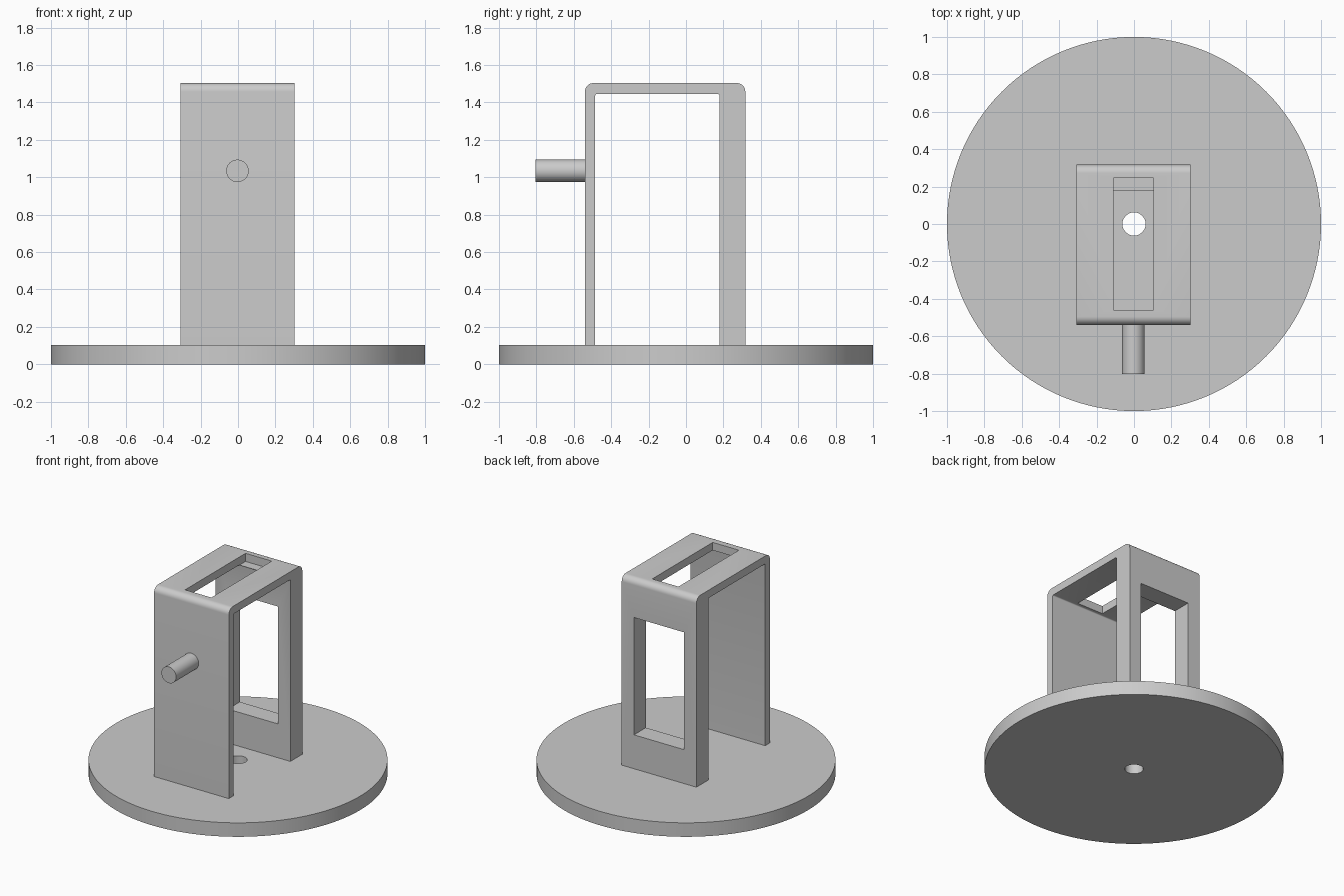
import bpy
import bmesh
from math import sin, cos, pi, radians
from mathutils import Matrix, Vector

cube = bpy.data.objects.get("Cube")
if cube:
    bpy.data.objects.remove(cube, do_unlink=True)

# One plain grey for the whole model
GREY = (0.6, 0.6, 0.6, 1.0)
grey = bpy.data.materials.new("plain grey")
grey.use_nodes = True
grey.diffuse_color = GREY
grey.node_tree.nodes["Principled BSDF"].inputs["Base Color"].default_value = GREY


def make_object(name, bm):
    bmesh.ops.recalc_face_normals(bm, faces=bm.faces)
    mesh = bpy.data.meshes.new(name)
    bm.to_mesh(mesh)
    bm.free()
    mesh.materials.append(grey)
    obj = bpy.data.objects.new(name, mesh)
    bpy.context.collection.objects.link(obj)
    return obj


def cylinder(name, radius, depth, centre, segments, tilt=0.0):
    bm = bmesh.new()
    matrix = Matrix.Translation(centre) @ Matrix.Rotation(tilt, 4, "X")
    bmesh.ops.create_cone(bm, cap_ends=True, segments=segments, radius1=radius,
                          radius2=radius, depth=depth, matrix=matrix)
    return make_object(name, bm)


def box(name, low, high):
    low, high = Vector(low), Vector(high)
    bm = bmesh.new()
    matrix = Matrix.Translation((low + high) / 2) @ Matrix.Diagonal((*(high - low), 1))
    bmesh.ops.create_cube(bm, size=1, matrix=matrix)
    return make_object(name, bm)


def activate(obj):
    bpy.ops.object.select_all(action="DESELECT")
    obj.select_set(True)
    bpy.context.view_layer.objects.active = obj


def cut(obj, cutter):
    cutter.hide_render = True
    activate(obj)
    mod = obj.modifiers.new("cut", "BOOLEAN")
    mod.operation = "DIFFERENCE"
    mod.solver = "EXACT"
    mod.object = cutter
    bpy.ops.object.modifier_apply(modifier=mod.name)
    bpy.data.objects.remove(cutter, do_unlink=True)


def smooth(obj):
    activate(obj)
    bpy.ops.object.shade_smooth_by_angle(angle=radians(30))


def corner(y, z, radius, start, steps=8):
    """Quarter arc of (y, z) points around a corner centre."""
    angles = [start + pi / 2 * i / steps for i in range(steps + 1)]
    return [(y + radius * cos(a), z + radius * sin(a)) for a in angles]


# Main dimensions
LEFT, RIGHT = -0.307, 0.303
FRONT, BACK = -0.54, 0.317
FRONT_IN, BACK_IN = -0.485, 0.178
TOP, TOP_IN = 1.503, 1.445
BASE = 0.103
FOOT = BASE - 0.01
ROUND, FILLET = 0.045, 0.008

# Round base plate with a centre hole
base = cylinder("base_plate", 1.0, BASE, (0, 0, BASE / 2), 128)
cut(base, cylinder("hole_cutter", 0.062, 1, (0, 0, 0), 48))
smooth(base)

# Arched bracket: outer outline back to front, then inner outline front to back
outline = [(BACK, FOOT)]
outline += corner(BACK - ROUND, TOP - ROUND, ROUND, 0)
outline += corner(FRONT + ROUND, TOP - ROUND, ROUND, pi / 2)
outline += [(FRONT, FOOT), (FRONT_IN, FOOT)]
outline += corner(FRONT_IN + FILLET, TOP_IN - FILLET, FILLET, pi / 2, 4)[::-1]
outline += corner(BACK_IN - FILLET, TOP_IN - FILLET, FILLET, 0, 4)[::-1]
outline += [(BACK_IN, FOOT)]

bm = bmesh.new()
side = bm.faces.new([bm.verts.new((LEFT, y, z)) for y, z in outline])
extruded = bmesh.ops.extrude_face_region(bm, geom=[side], use_keep_orig=True)
moved = [g for g in extruded["geom"] if isinstance(g, bmesh.types.BMVert)]
bmesh.ops.translate(bm, verts=moved, vec=(RIGHT - LEFT, 0, 0))
bracket = make_object("bracket", bm)

# Slot in the top, running a little way over the thick back wall
cut(bracket, box("slot_cutter", (-0.11, -0.46, TOP_IN - 0.002), (0.104, 0.245, 1.7)))
# Window through the back wall
cut(bracket, box("window_cutter", (-0.207, 0.05, 0.353), (0.203, 0.5, 1.219)))
smooth(bracket)

# Pin on the front wall
PIN_END, PIN_ROOT = -0.803, FRONT + 0.01
pin = cylinder("front_pin", 0.06, PIN_ROOT - PIN_END,
               (-0.003, (PIN_END + PIN_ROOT) / 2, 1.034), 48, pi / 2)
smooth(pin)
